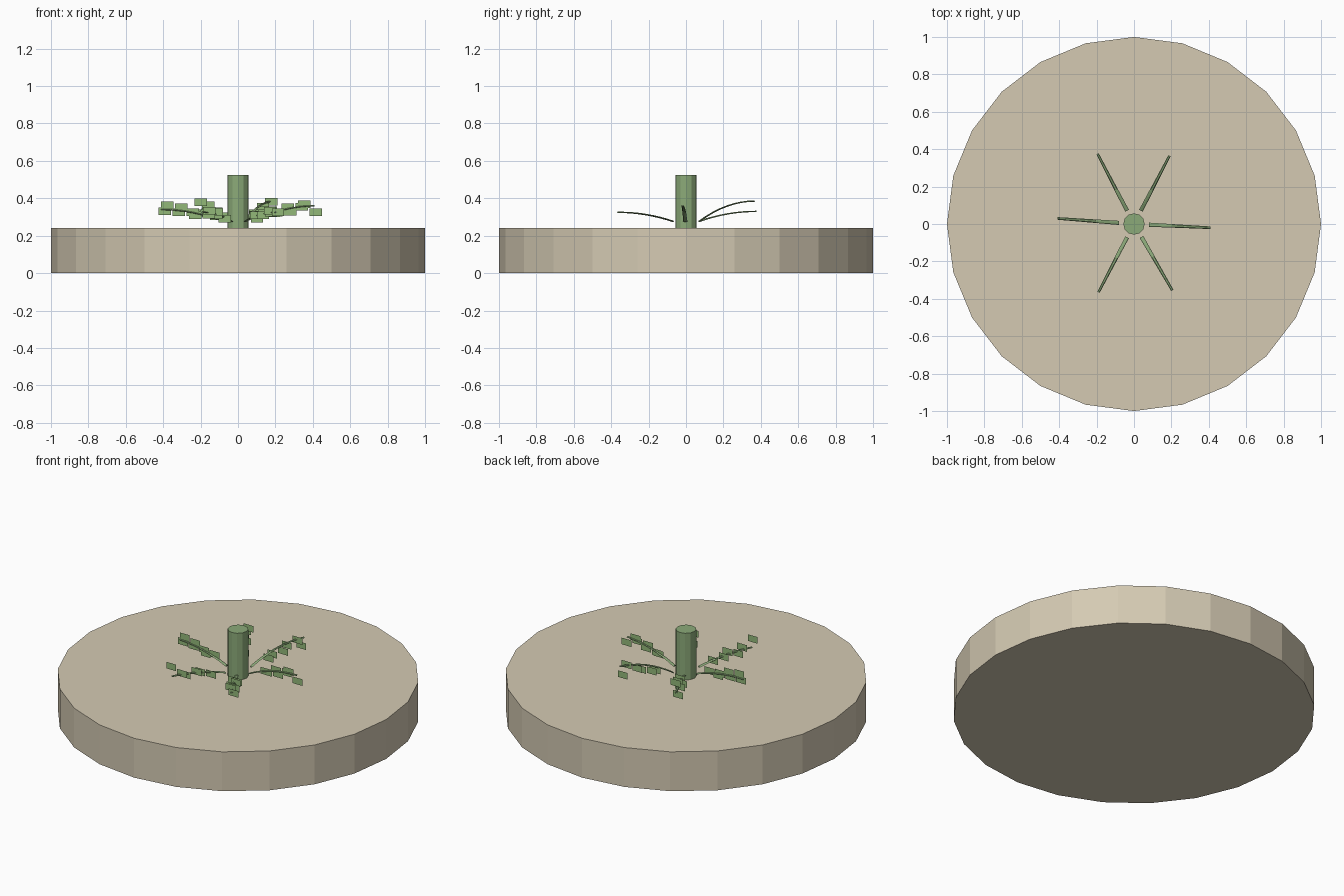
import bpy, bmesh, math
from mathutils import Vector

cube = bpy.data.objects.get("Cube")
if cube:
    bpy.data.objects.remove(cube, do_unlink=True)


def material(name, rgb):
    m = bpy.data.materials.new(name)
    m.use_nodes = True
    m.diffuse_color = (*rgb, 1)
    m.node_tree.nodes["Principled BSDF"].inputs["Base Color"].default_value = (*rgb, 1)
    return m


sand = material("pale sand", (0.66, 0.59, 0.45))
bark = material("stem green", (0.26, 0.40, 0.19))
leaf = material("leaf green", (0.29, 0.48, 0.19))


def finish(name, bm, mat):
    mesh = bpy.data.meshes.new(name)
    bm.to_mesh(mesh)
    bm.free()
    mesh.materials.append(mat)
    ob = bpy.data.objects.new(name, mesh)
    bpy.context.collection.objects.link(ob)
    return ob


def cylinder(name, sides, radius, bottom, top, mat):
    bm = bmesh.new()
    bmesh.ops.create_cone(bm, cap_ends=True, segments=sides, radius1=radius,
                          radius2=radius, depth=top - bottom)
    bmesh.ops.translate(bm, verts=bm.verts, vec=(0, 0, (bottom + top) / 2))
    return finish(name, bm, mat)


# Round ground slab and central stalk
cylinder("ground_disc", 24, 1.0, 0.0, 0.24, sand)
cylinder("stalk", 12, 0.057, 0.24, 0.525, bark)


def stem_point(tip, t):
    """Arched path from beside the stalk out to the tip."""
    flat = Vector((tip[0], tip[1], 0))
    p = flat.normalized() * 0.08
    p = p.lerp(flat, t)
    p.z = 0.277 + (tip[2] - 0.277) * (1 - (1 - t) ** 2)
    return p


def add_stem(name, tip, steps=8):
    """Flattened, slightly tapered arching stem."""
    bm = bmesh.new()
    side = Vector((-tip[1], tip[0], 0)).normalized()
    rings = []
    for i in range(steps + 1):
        t = i / steps
        p = stem_point(tip, t)
        w, h = 0.011 - 0.004 * t, 0.004
        ring = []
        for k in range(6):
            a = k * math.tau / 6
            ring.append(bm.verts.new(p + side * w * math.cos(a)
                                     + Vector((0, 0, h * math.sin(a)))))
        rings.append(ring)
    for a, b in zip(rings, rings[1:]):
        for k in range(6):
            n = (k + 1) % 6
            bm.faces.new((a[k], a[n], b[n], b[k]))
    bm.faces.new(rings[0])
    bm.faces.new(rings[-1])
    bmesh.ops.recalc_face_normals(bm, faces=bm.faces)
    finish(name, bm, bark)


def add_leaves(name, tip, lifts):
    """Upright rectangular leaves, all facing the front."""
    bm = bmesh.new()
    last = len(lifts) - 1
    for i, lift in enumerate(lifts):
        c = stem_point(tip, 0.3 + 0.68 * i / last)
        c.x += 0.012 * (-1) ** i
        c.z += lift
        bm.faces.new([bm.verts.new(c + Vector((sx * 0.033, 0, sz * 0.02)))
                      for sx, sz in ((-1, -1), (1, -1), (1, 1), (-1, 1))])
    finish(name, bm, leaf)


# Six stems around the stalk: name, tip, leaf heights relative to the stem
stems = (
    ("right", (0.41, -0.02, 0.36), (0, -0.01, 0.01, -0.02, 0, 0.01, -0.035)),
    ("back_right", (0.19, 0.365, 0.385), (-0.02, -0.03, -0.03, -0.02, 0, -0.05)),
    ("back_left", (-0.195, 0.375, 0.33), (0, -0.01, 0.01, 0, 0.035, -0.01)),
    ("left", (-0.41, 0.03, 0.34), (0.01, -0.01, 0, 0.02, -0.01, 0.025, -0.01)),
    ("front_left", (-0.19, -0.365, 0.325), (-0.01, 0, 0.01, -0.01, 0.01, 0.055)),
    ("front_right", (0.205, -0.355, 0.325), (-0.01, 0, 0.005, -0.01, 0, 0.01, 0)),
)
for name, tip, lifts in stems:
    add_stem("stem_" + name, tip)
    add_leaves("leaves_" + name, tip, lifts)
